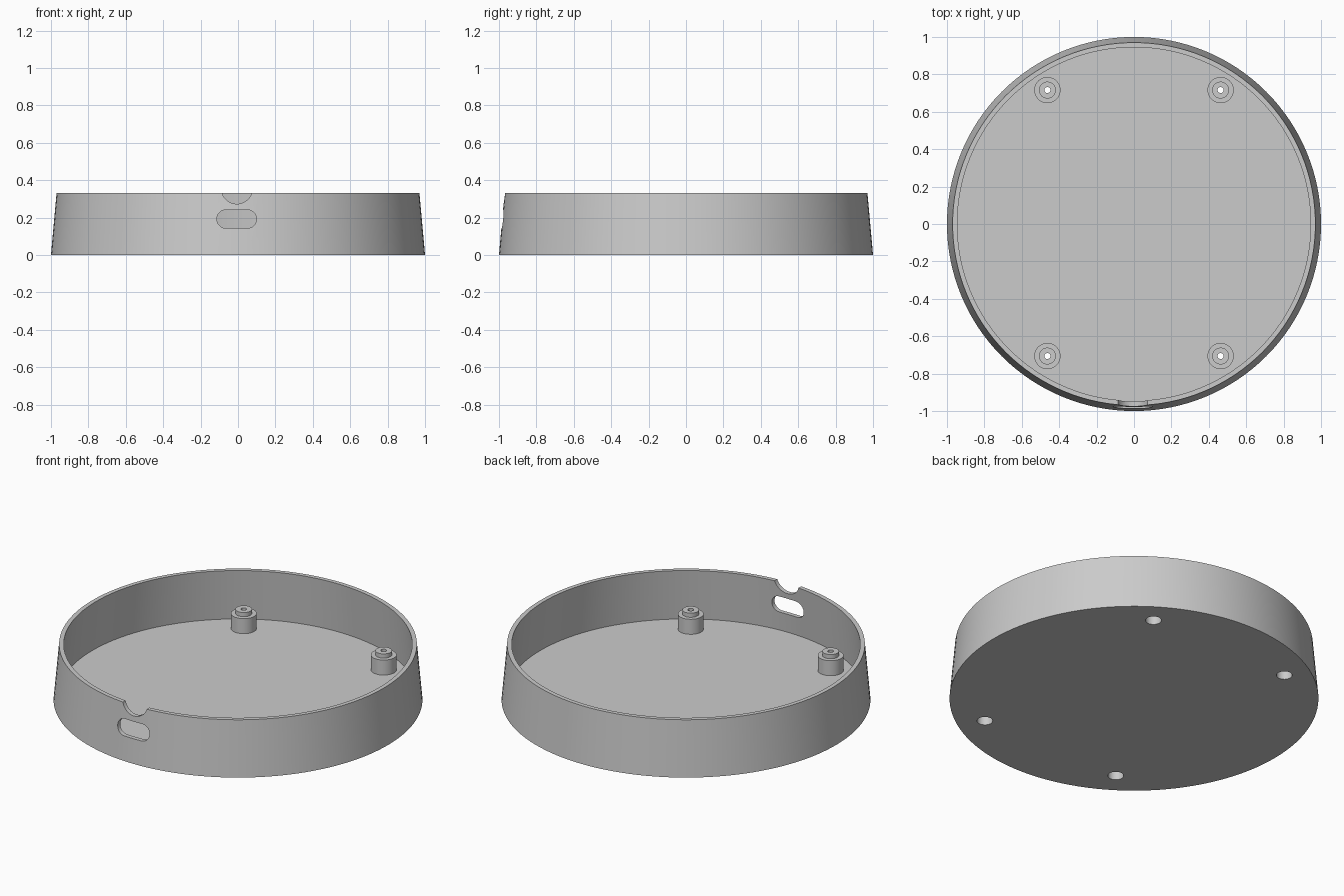
import bpy, bmesh
from math import pi, cos, sin, radians
from mathutils import Matrix, Vector

default = bpy.data.objects.get("Cube")
if default:
    bpy.data.objects.remove(default, do_unlink=True)

grey = bpy.data.materials.new("light grey plastic")
grey.use_nodes = True
colour = (0.6, 0.6, 0.6, 1)
grey.diffuse_color = colour
grey.node_tree.nodes["Principled BSDF"].inputs["Base Color"].default_value = colour


def finish(name, bm):
    bmesh.ops.recalc_face_normals(bm, faces=bm.faces)
    mesh = bpy.data.meshes.new(name)
    bm.to_mesh(mesh)
    bm.free()
    mesh.materials.append(grey)
    obj = bpy.data.objects.new(name, mesh)
    bpy.context.collection.objects.link(obj)
    return obj


def select(obj):
    bpy.ops.object.select_all(action="DESELECT")
    obj.select_set(True)
    bpy.context.view_layer.objects.active = obj


def smooth(obj):
    select(obj)
    bpy.ops.object.shade_smooth_by_angle(angle=radians(30))


def frustum(name, r_low, r_high, z_low, z_high, x=0, y=0, sides=128):
    bm = bmesh.new()
    bmesh.ops.create_cone(bm, cap_ends=True, segments=sides, radius1=r_low,
                          radius2=r_high, depth=z_high - z_low,
                          matrix=Matrix.Translation((x, y, (z_low + z_high) / 2)))
    return finish(name, bm)


def front_slot(name, x, z, radius, half_straight, steps=24):
    """Round-ended prism that passes through the front wall."""
    bm = bmesh.new()
    ring = []
    for side in (1, -1):
        for i in range(steps + 1):
            a = -pi / 2 + pi * i / steps
            ring.append(bm.verts.new((x + side * (half_straight + radius * cos(a)),
                                      -1.1, z + side * radius * sin(a))))
    bmesh.ops.remove_doubles(bm, verts=ring, dist=1e-5)
    face = bm.faces.new([v for v in ring if v.is_valid])
    out = bmesh.ops.extrude_face_region(bm, geom=[face])["geom"]
    bmesh.ops.translate(bm, vec=(0, 0.3, 0),
                        verts=[g for g in out if isinstance(g, bmesh.types.BMVert)])
    return finish(name, bm)


def cut(target, cutter):
    cutter.hide_render = True
    select(target)
    mod = target.modifiers.new("cut", "BOOLEAN")
    mod.operation, mod.solver, mod.object = "DIFFERENCE", "EXACT", cutter
    bpy.ops.object.modifier_apply(modifier=mod.name)
    bpy.data.objects.remove(cutter, do_unlink=True)


def lathe(name, profile, x, y, sides=48):
    bm = bmesh.new()
    verts = [bm.verts.new((x + r, y, z)) for r, z in profile]
    edges = [bm.edges.new(pair) for pair in zip(verts, verts[1:])]
    bmesh.ops.spin(bm, geom=verts + edges, cent=(x, y, 0), axis=(0, 0, 1),
                   angle=2 * pi, steps=sides)
    bmesh.ops.remove_doubles(bm, verts=bm.verts, dist=1e-5)
    return finish(name, bm)


# Tapered round tray with a thin wall
FLOOR, HOLE = 0.03, 0.043
tray = frustum("tray", 1, 0.97, 0, 0.332)
cut(tray, frustum("tray_cavity", 0.972, 0.942, FLOOR, 0.362))

# Cable slot and rim notch in the front wall
cut(tray, front_slot("cable_slot", -0.007, 0.192, 0.049, 0.057))
cut(tray, front_slot("rim_notch", -0.006, 0.356, 0.083, 0))

# Four hollow screw posts, each over a hole in the floor
post = [(HOLE, FLOOR), (HOLE, 0.09), (0.016, 0.09), (0.016, 0.145),
        (0.045, 0.145), (0.045, 0.12), (0.07, 0.12), (0.07, FLOOR)]
for x, side in ((0.463, "left"), (-0.463, "right")):
    for y, end in ((-0.706, "front"), (0.716, "back")):
        cut(tray, frustum("screw_hole", HOLE, HOLE, -0.1, 0.1, x, y, 48))
        smooth(lathe(f"{end}_{side}_screw_post", post, x, y))
smooth(tray)
